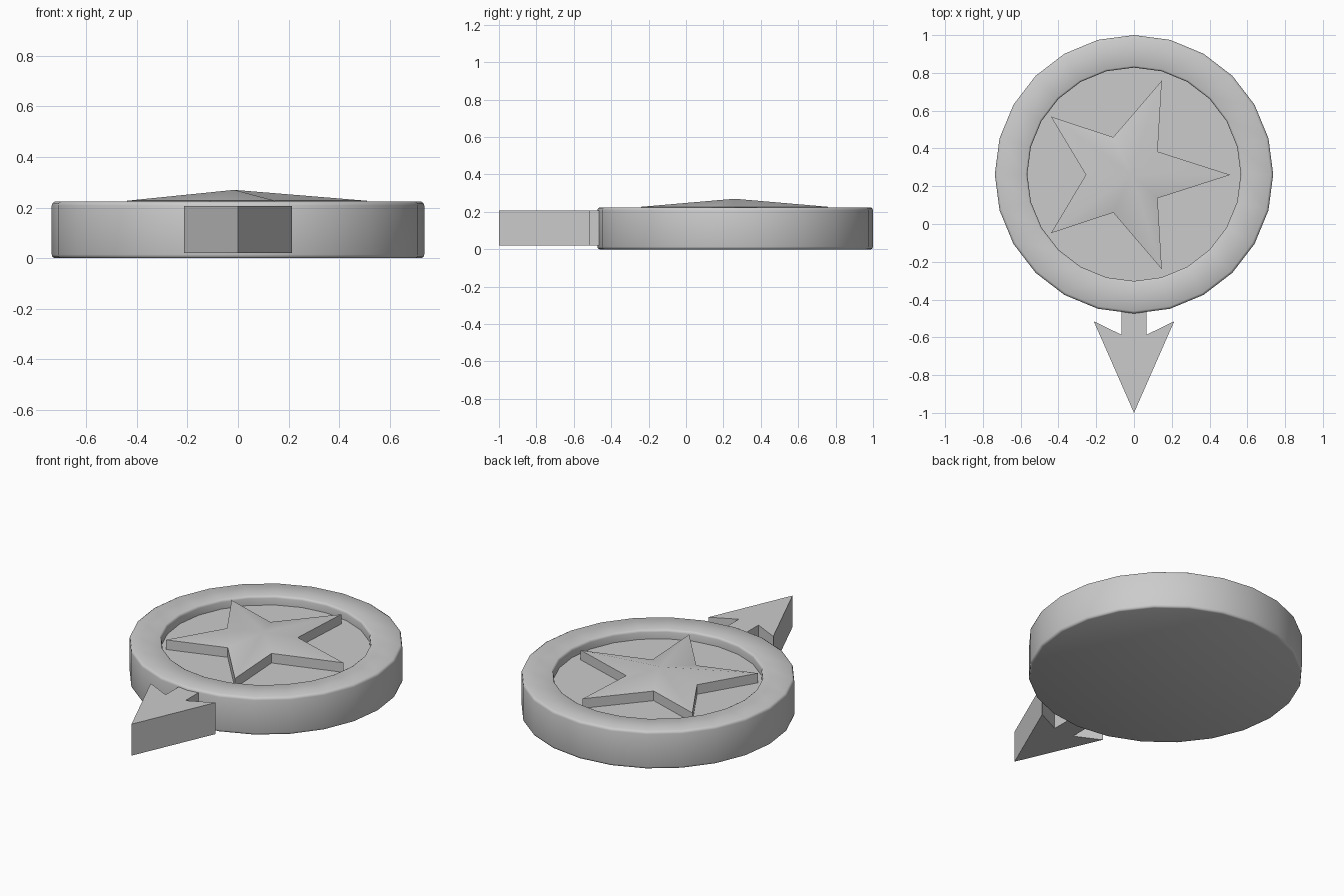
import bpy, bmesh
from math import cos, sin, pi, radians

if "Cube" in bpy.data.objects:
    bpy.data.objects.remove(bpy.data.objects["Cube"])

CY = 0.263   # disc centre along y
FLOOR = 0.17  # height of the recessed face


def make_object(name, bm, smooth=None):
    bmesh.ops.recalc_face_normals(bm, faces=bm.faces[:])
    mesh = bpy.data.meshes.new(name)
    bm.to_mesh(mesh)
    bm.free()
    ob = bpy.data.objects.new(name, mesh)
    bpy.context.collection.objects.link(ob)
    if smooth:
        bpy.ops.object.select_all(action='DESELECT')
        ob.select_set(True)
        bpy.context.view_layer.objects.active = ob
        bpy.ops.object.shade_smooth_by_angle(angle=radians(smooth))
    return ob


def lathe(name, profile, sides):
    """Revolve (radius, z) points and cap both ends."""
    bm = bmesh.new()
    rings = [[bm.verts.new((r * cos(2 * pi * i / sides), CY + r * sin(2 * pi * i / sides), z))
              for i in range(sides)] for r, z in profile]
    for a, b in zip(rings, rings[1:]):
        for i in range(sides):
            j = (i + 1) % sides
            bm.faces.new((a[i], a[j], b[j], b[i]))
    bm.faces.new(rings[0])
    bm.faces.new(rings[-1])
    return make_object(name, bm, 50)


def walls(bm, low, high):
    n = len(low)
    for i in range(n):
        j = (i + 1) % n
        bm.faces.new((low[i], low[j], high[j], high[i]))


# Round disc with softened rim and recessed face
lathe("disc", [(0.725, 0), (0.734, 0.004), (0.737, 0.014), (0.737, 0.208),
               (0.734, 0.218), (0.724, 0.224), (0.575, 0.224), (0.568, 0.220),
               (0.565, 0.210), (0.565, FLOOR)], 24)

# Five-pointed star with a raised middle
bm = bmesh.new()
outline = []
for k in range(10):
    a = k * pi / 5
    r, cx = (0.525, -0.015) if k % 2 == 0 else (0.21, -0.045)
    outline.append((cx + r * cos(a), CY - 0.003 + r * sin(a)))
low = [bm.verts.new((x, y, FLOOR - 0.01)) for x, y in outline]
high = [bm.verts.new((x, y, 0.227)) for x, y in outline]
apex = bm.verts.new((-0.015, CY - 0.003, 0.27))
walls(bm, low, high)
bm.faces.new(low)
for i in range(10):
    bm.faces.new((high[i], high[(i + 1) % 10], apex))
make_object("star", bm, 30)

# Arrow pointing to the front
half = [(0.065, -0.44), (0.065, -0.587), (0.213, -0.515)]
outline = half + [(0, -1.0)] + [(-x, y) for x, y in reversed(half)]
bm = bmesh.new()
low = [bm.verts.new((x, y, 0.02)) for x, y in outline]
high = [bm.verts.new((x, y, 0.207)) for x, y in outline]
walls(bm, low, high)
bm.faces.new(low)
bm.faces.new(high)
make_object("arrow", bm)
